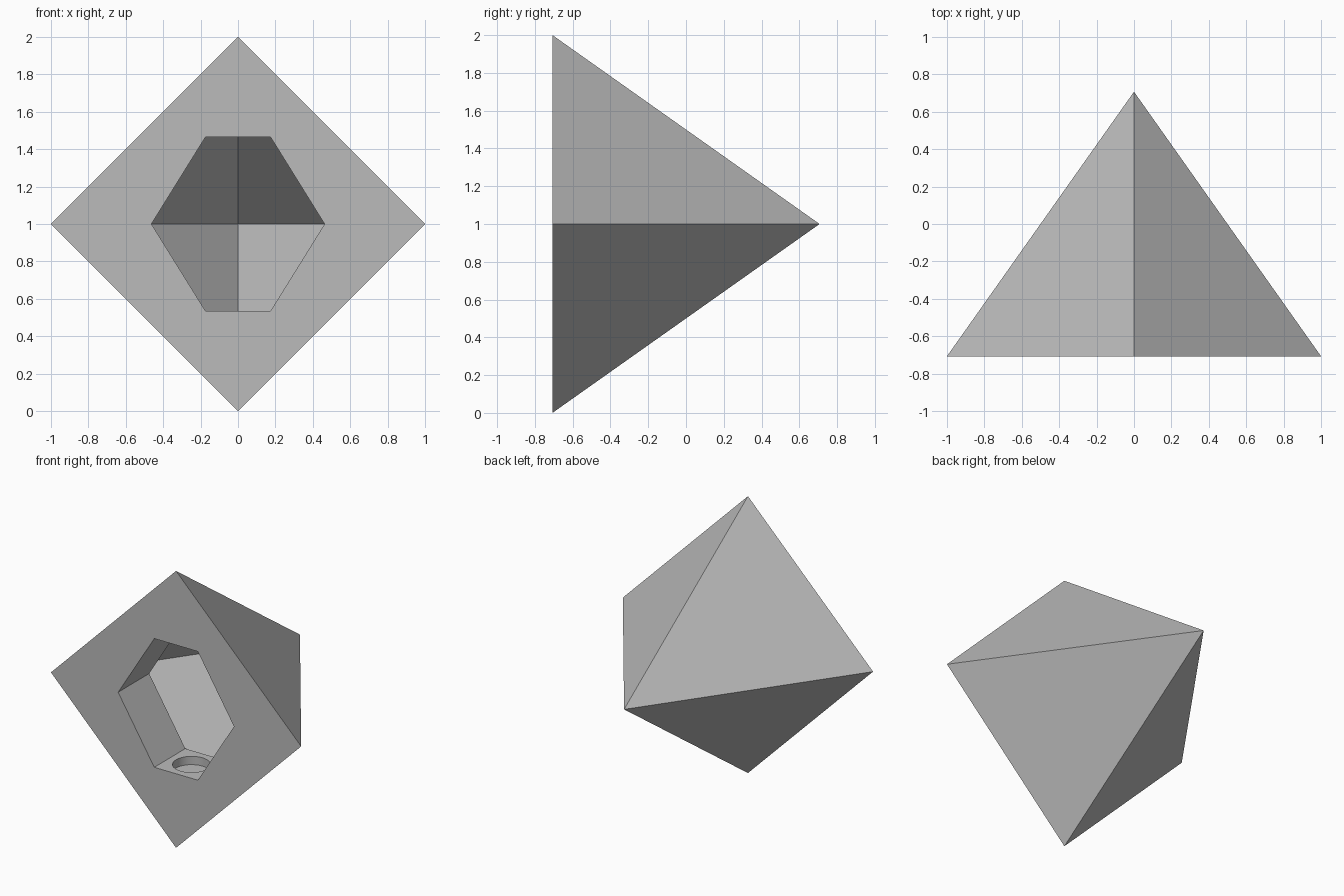
import bpy
import bmesh
from math import radians
from mathutils import Matrix, Vector

cube = bpy.data.objects.get("Cube")
if cube:
    bpy.data.objects.remove(cube, do_unlink=True)

FRONT = -0.7071          # plane of the square face
HEIGHT = 1.4142          # square face to point
RIM = 0.354              # thickness of the square face
INNER_HEIGHT = 1.315     # square face to inner point
HOLE_Z = 0.465           # half height of the six-sided opening

grey = bpy.data.materials.new("plain grey")
grey.use_nodes = True
colour = (0.5, 0.5, 0.5, 1)
grey.diffuse_color = colour
grey.node_tree.nodes["Principled BSDF"].inputs["Base Color"].default_value = colour


def finish(name, bm):
    bmesh.ops.recalc_face_normals(bm, faces=bm.faces)
    mesh = bpy.data.meshes.new(name)
    bm.to_mesh(mesh)
    bm.free()
    mesh.materials.append(grey)
    obj = bpy.data.objects.new(name, mesh)
    bpy.context.collection.objects.link(obj)
    return obj


def cone(name, sides, r1, r2, depth, matrix):
    bm = bmesh.new()
    bmesh.ops.create_cone(bm, cap_ends=True, segments=sides, radius1=r1,
                          radius2=r2, depth=depth, matrix=matrix)
    bmesh.ops.remove_doubles(bm, verts=bm.verts, dist=1e-5)
    return finish(name, bm)


def pyramid(name, start, end):
    """Four-sided pyramid pointing to the back, all sharing one slope."""
    depth = end - start
    place = Matrix.Translation((0, FRONT + (start + end) / 2, 1))
    return cone(name, 4, depth / HEIGHT, 0, depth,
                place @ Matrix.Rotation(radians(-90), 4, "X"))


def opening():
    """Six-sided prism running from the square face into the hollow."""
    bm = bmesh.new()
    outline = [(0.463, 0), (0.174, HOLE_Z), (-0.174, HOLE_Z),
               (-0.463, 0), (-0.174, -HOLE_Z), (0.174, -HOLE_Z)]
    face = bm.faces.new([bm.verts.new((x, FRONT - 0.1, 1 + z)) for x, z in outline])
    new = bmesh.ops.extrude_face_region(bm, geom=[face])["geom"]
    moved = [v for v in new if isinstance(v, bmesh.types.BMVert)]
    bmesh.ops.translate(bm, verts=moved, vec=Vector((0, RIM + 0.14, 0)))
    return finish("opening_cutter", bm)


# Solid outer body
body = pyramid("hollow_pyramid", 0, HEIGHT)

# Hollow, opening and round pockets in the opening's floor and roof
cutters = [pyramid("hollow_cutter", RIM, INNER_HEIGHT), opening()]
for side in (-1, 1):
    place = Matrix.Translation((0, FRONT + RIM / 2, 1 + side * HOLE_Z))
    cutters.append(cone("pocket_cutter", 32, 0.125, 0.125, 0.12, place))

bpy.context.view_layer.objects.active = body
body.select_set(True)
for cutter in cutters:
    cut = body.modifiers.new(cutter.name, "BOOLEAN")
    cut.operation = "DIFFERENCE"
    cut.solver = "EXACT"
    cut.object = cutter
    bpy.ops.object.modifier_apply(modifier=cut.name)
    bpy.data.objects.remove(cutter, do_unlink=True)

bpy.ops.object.shade_smooth_by_angle(angle=radians(20))
